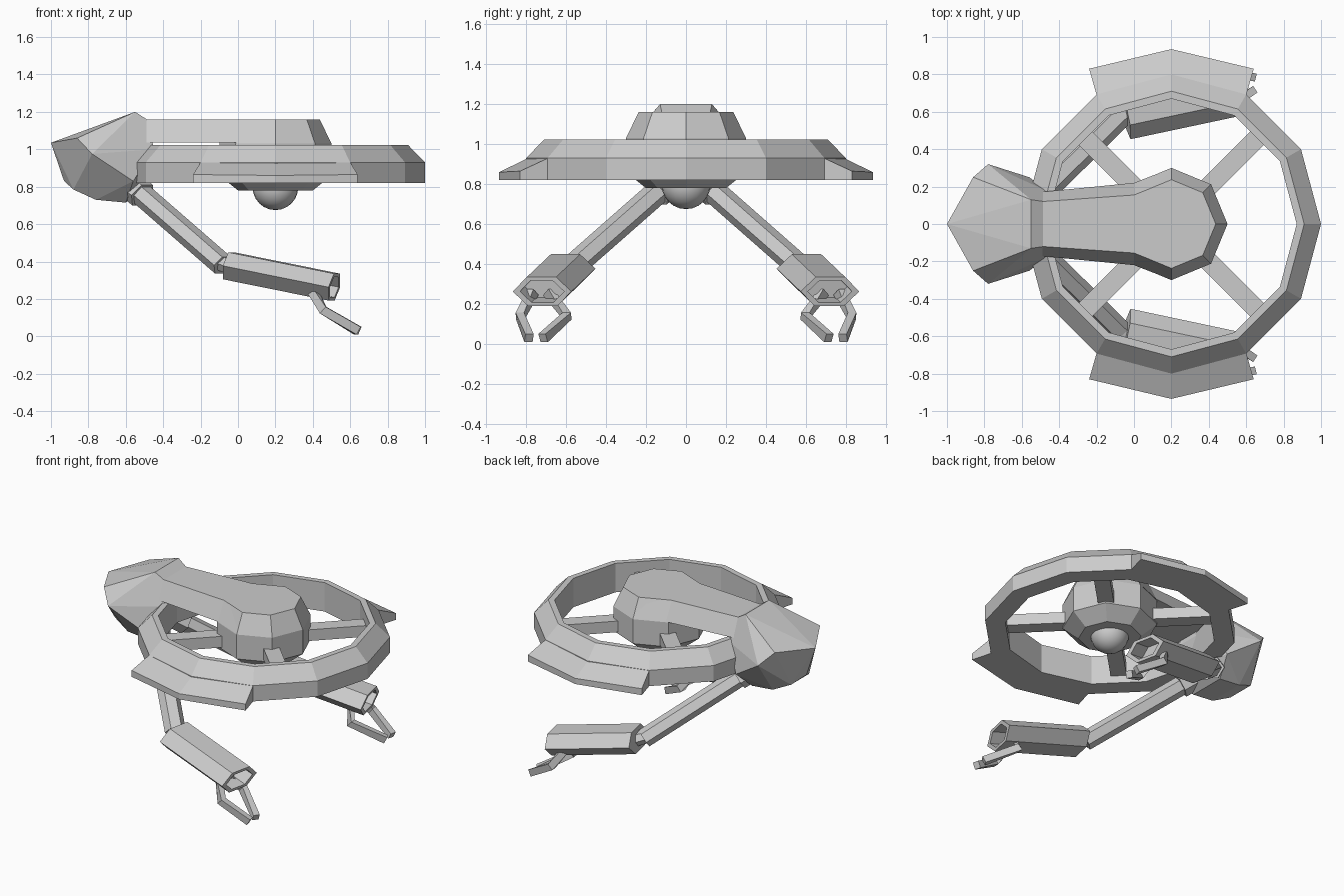
import bpy, bmesh
from math import sin, cos, pi
from mathutils import Vector

if "Cube" in bpy.data.objects:
    bpy.data.objects.remove(bpy.data.objects["Cube"])

CX = 0.2  # ring and hub axis


def finish(name, bm, mirror=False):
    bmesh.ops.recalc_face_normals(bm, faces=bm.faces)
    me = bpy.data.meshes.new(name)
    bm.to_mesh(me)
    bm.free()
    ob = bpy.data.objects.new(name, me)
    bpy.context.collection.objects.link(ob)
    if mirror:
        m = ob.modifiers.new("mirror", 'MIRROR')
        m.use_axis = (False, True, False)
    return ob


def loft(bm, loops, closed=False, caps=True):
    rows = [[bm.verts.new(p) for p in l] for l in loops]
    n = len(rows[0])
    pairs = list(zip(rows, rows[1:])) + ([(rows[-1], rows[0])] if closed else [])
    for a, b in pairs:
        for i in range(n):
            j = (i + 1) % n
            bm.faces.new((a[i], a[j], b[j], b[i]))
    if caps and not closed:
        bm.faces.new(rows[0][::-1])
        bm.faces.new(rows[-1])


def circle(r, z, n):
    return [(CX + r * cos(2 * pi * i / n), r * sin(2 * pi * i / n), z) for i in range(n)]


def beam(name, path, w, h, sides=6, turn=0.0, pocket=0.0, mirror=True):
    """Sweep a polygon section along a path; pocket hollows the far end."""
    pts = [Vector(p) for p in path]
    loops = []

    def section(p, d, s=1.0):
        side = d.cross(Vector((0, 0, 1))).normalized()
        up = side.cross(d).normalized()
        return [p + side * (w * s * cos(turn + 2 * pi * i / sides))
                + up * (h * s * sin(turn + 2 * pi * i / sides)) for i in range(sides)]

    for i, p in enumerate(pts):
        d = (pts[min(i + 1, len(pts) - 1)] - pts[max(i - 1, 0)]).normalized()
        loops.append(section(p, d))
    if pocket:
        loops += [section(pts[-1], d, 0.75), section(pts[-1] - d * pocket, d, 0.75)]
    bm = bmesh.new()
    loft(bm, loops)
    return finish(name, bm, mirror)


def hull(name, points, mirror=False):
    bm = bmesh.new()
    for p in points:
        bm.verts.new(p)
    r = bmesh.ops.convex_hull(bm, input=bm.verts)
    loose = {v for v in r["geom_interior"] if isinstance(v, bmesh.types.BMVert)}
    bmesh.ops.delete(bm, geom=list(loose), context='VERTS')
    bmesh.ops.dissolve_limit(bm, angle_limit=0.03, verts=bm.verts, edges=bm.edges)
    return finish(name, bm, mirror)


def both(points):
    return [(x, s * y, z) for x, y, z in points for s in ((1, -1) if y else (1,))]


# Twelve-sided outer ring
bm = bmesh.new()
profile = [(0.8, 0.82), (0.8, 0.93), (0.71, 1.022), (0.67, 1.022), (0.67, 0.82)]
loft(bm, [circle(r, z, 12) for r, z in profile], closed=True)
finish("outer_ring", bm)

# Flared side guards on the ring
bm = bmesh.new()
stations = [((-0.2, 0.69), (-0.24, 0.83)), ((0.2, 0.79), (0.2, 0.935)), ((0.6, 0.69), (0.64, 0.83))]
loft(bm, [[(*a, 0.82), (*b, 0.82), (*b, 0.86 if b[1] > 0.9 else 0.865), (*a, 0.93)]
          for a, b in stations])
finish("side_guard", bm, True)

# Octagonal hub
bm = bmesh.new()
loft(bm, [circle(r, z, 8) for r, z in [(0.2, 0.78), (0.3, 0.86), (0.3, 1.03), (0.237, 1.16)]])
finish("hub", bm)

# Sensor dome under the hub
bpy.ops.mesh.primitive_uv_sphere_add(segments=24, ring_count=12, radius=0.122, location=(CX, 0, 0.797))
dome = bpy.context.object
dome.name = "sensor_dome"
bpy.ops.object.shade_smooth()

# Four diagonal spokes
for i in range(4):
    a = pi / 4 + i * pi / 2
    beam(f"spoke_{i + 1}", [(CX + r * cos(a), r * sin(a), 0.91) for r in (0.2, 0.68)],
         0.072, 0.055, 4, pi / 4, mirror=False)

# Neck from hub to head
bm = bmesh.new()
loft(bm, [[(x, -b, 1.035), (x, b, 1.035), (x, t, 1.16), (x, -t, 1.16)]
          for x, b, t in [(-0.56, 0.165, 0.115), (0.0, 0.22, 0.155), (0.2, 0.298, 0.235)]])
finish("neck", bm)

# Faceted head
hull("head", both([
    (-0.55, 0.13, 1.20), (-0.86, 0.25, 1.06), (-1.0, 0, 1.035),
    (-0.78, 0.32, 0.975), (-0.48, 0.12, 1.155), (-0.45, 0.17, 1.0), (-0.56, 0.25, 0.83),
    (-0.93, 0, 0.83), (-0.88, 0.1, 0.785), (-0.76, 0.13, 0.73),
    (-0.60, 0.13, 0.715), (-0.5, 0.13, 0.80)]))

# Arms: shoulder, upper arm, elbow, forearm
shoulder, elbow = Vector((-0.54, 0.12, 0.78)), Vector((-0.08, 0.575, 0.38))
d = (elbow - shoulder).normalized()
beam("shoulder", [shoulder - d * 0.07, shoulder + d * 0.05], 0.085, 0.075)
beam("upper_arm", [shoulder, elbow], 0.068, 0.06)
beam("elbow", [elbow - d * 0.03, (-0.03, 0.605, 0.37)], 0.05, 0.045)
beam("forearm", [(-0.05, 0.60, 0.377), (0.515, 0.72, 0.263)], 0.15, 0.085, pocket=0.12)

# Two bent claw fingers per hand
for name, pts in [
    ("outer_finger", [(0.39, 0.765, 0.26), (0.455, 0.83, 0.14), (0.64, 0.785, 0.03)]),
    ("inner_finger", [(0.39, 0.69, 0.26), (0.455, 0.595, 0.14), (0.64, 0.715, 0.03)])]:
    beam(name, pts, 0.03, 0.033, 4, pi / 4)
